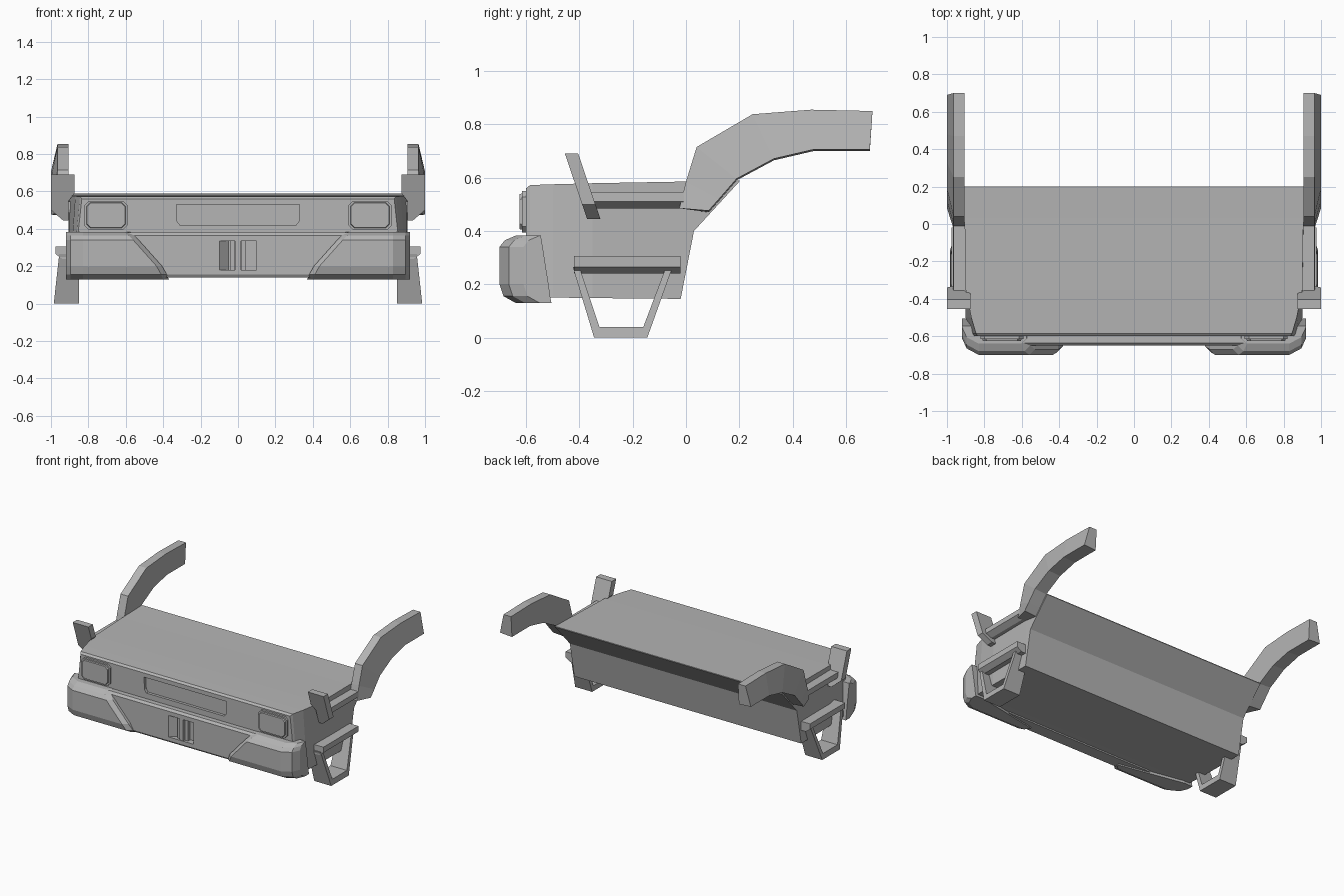
import bpy
import bmesh

cube = bpy.data.objects.get("Cube")
if cube:
    bpy.data.objects.remove(cube, do_unlink=True)

grey = bpy.data.materials.new("plain grey")
grey.use_nodes = True
grey.diffuse_color = (0.46, 0.46, 0.46, 1)
grey.node_tree.nodes["Principled BSDF"].inputs["Base Color"].default_value = (0.46, 0.46, 0.46, 1)


def loft(name, rings, mirror=False, closed=False):
    """Skin a list of equal-length point rings; closed joins last ring to first."""
    bm = bmesh.new()
    loops = [[bm.verts.new(p) for p in ring] for ring in rings]
    pairs = list(zip(loops, loops[1:]))
    if closed:
        pairs.append((loops[-1], loops[0]))
    else:
        bm.faces.new(loops[0])
        bm.faces.new(loops[-1])
    for a, b in pairs:
        for i in range(len(a)):
            j = (i + 1) % len(a)
            bm.faces.new((a[i], a[j], b[j], b[i]))
    bmesh.ops.recalc_face_normals(bm, faces=bm.faces)
    mesh = bpy.data.meshes.new(name)
    bm.to_mesh(mesh)
    bm.free()
    mesh.materials.append(grey)
    obj = bpy.data.objects.new(name, mesh)
    bpy.context.collection.objects.link(obj)
    if mirror:
        obj.modifiers.new("mirror", "MIRROR")
    return obj


def prism_y(name, section, y0, y1, mirror=False, lean=0.0):
    """Extrude an x-z outline along y, optionally leaning it with height."""
    rings = [[(x, y + lean * z, z) for x, z in section] for y in (y0, y1)]
    return loft(name, rings, mirror)


def cut(target, cutter):
    cutter.hide_render = True
    mod = target.modifiers.new("cut", "BOOLEAN")
    mod.operation = "DIFFERENCE"
    mod.solver = "EXACT"
    mod.object = cutter
    bpy.context.view_layer.objects.active = target
    bpy.ops.object.modifier_apply(modifier=mod.name)
    bpy.data.objects.remove(cutter, do_unlink=True)


def chamfered(x0, x1, z0, z1, c):
    return [(x0 + c, z0), (x1 - c, z0), (x1, z0 + c), (x1, z1 - c),
            (x1 - c, z1), (x0 + c, z1), (x0, z1 - c), (x0, z0 + c)]


# Main hood block: y, lower half width, upper half width, bottom, top
stations = [(-0.60, 0.88, 0.835, 0.15, 0.56), (-0.585, 0.885, 0.845, 0.15, 0.572),
            (-0.50, 0.90, 0.87, 0.15, 0.575), (-0.35, 0.905, 0.90, 0.148, 0.579),
            (-0.02, 0.905, 0.905, 0.145, 0.585), (0.03, 0.905, 0.905, 0.40, 0.586),
            (0.20, 0.905, 0.905, 0.585, 0.59)]
hood = loft("hood_body", [[(-lo, y, b), (lo, y, b), (up, y, t), (-up, y, t)]
                          for y, lo, up, b, t in stations])

# Recessed front grille panel
grille = [(-0.31, 0.42), (0.31, 0.42), (0.325, 0.44), (0.33, 0.53), (-0.33, 0.53), (-0.325, 0.44)]
cut(hood, prism_y("grille_cutter", grille, -0.7, -0.58))

# Centre bumper with chamfered top and bottom
beam = [(-0.55, 0.14), (-0.64, 0.14), (-0.65, 0.155), (-0.65, 0.365), (-0.635, 0.38), (-0.55, 0.38)]
bumper = loft("centre_bumper", [[(x, y, z) for y, z in beam] for x in (-0.6, 0.6)])
pocket = [(-0.10, -0.70), (-0.10, -0.65), (-0.05, -0.605), (0.10, -0.605), (0.10, -0.70)]
cut(bumper, loft("pocket_cutter", [[(x, y, z) for x, y in pocket] for z in (0.18, 0.335)]))
cut(hood, prism_y("pocket_back_cutter", chamfered(-0.1, 0.1, 0.18, 0.335, 0.001), -0.7, -0.598))

# Tow bars inside the pocket
prism_y("tow_bar", [(-0.015, 0.17), (0.015, 0.17), (0.015, 0.34), (-0.015, 0.34)], -0.645, -0.58)
for side in (-1, 1):
    prism_y("tow_bar_cheek", [(side * 0.03 + dx, z) for dx, z in
            ((-0.012, 0.17), (0.012, 0.17), (0.012, 0.34), (-0.012, 0.34))], -0.63, -0.58)

# Wraparound bumper corners: height, inner edge, front face, rear edge
layers = [(0.13, 0.37, -0.64, -0.505), (0.155, 0.38, -0.685, -0.51), (0.20, 0.405, -0.70, -0.516),
          (0.34, 0.53, -0.70, -0.538), (0.365, 0.555, -0.68, -0.542), (0.382, 0.575, -0.64, -0.545)]
loft("bumper_corner", [[(xi, -0.6, z), (xi, f + 0.03, z), (xi + 0.03, f, z), (0.83, f, z),
                        (0.895, f + 0.035, z), (0.92, f + 0.09, z), (0.92, r, z), (0.85, r, z)]
                       for z, xi, f, r in layers], mirror=True)

# Headlights: housing with a slightly raised, bevelled lens
prism_y("headlight_housing", chamfered(0.592, 0.82, 0.395, 0.55, 0.022), -0.615, -0.58, True)
loft("headlight_lens", [[(x, y, z) for x, z in chamfered(0.592 + g, 0.82 - g, 0.395 + g, 0.55 - g, 0.02)]
                        for y, g in ((-0.61, 0.008), (-0.625, 0.012))], mirror=True)

# Side rails above and step ledges below
rail = [(0.88, 0.485), (0.93, 0.485), (0.968, 0.51), (0.965, 0.547), (0.88, 0.547)]
prism_y("side_rail", rail, -0.37, 0.0, True)
ledge = [(0.88, 0.24), (0.94, 0.24), (0.975, 0.265), (0.975, 0.305), (0.88, 0.305)]
prism_y("step_ledge", ledge, -0.42, -0.02, True)

# Hanging step: open trapezoid strap, splayed outward at the foot
outer = [(-0.425, 0.265), (-0.345, 0.0), (-0.145, 0.0), (-0.05, 0.265)]
inner = [(-0.40, 0.265), (-0.325, 0.04), (-0.16, 0.04), (-0.075, 0.265)]


def flare(z):
    return 0.985 - 0.11 * z


strap = []
for (yo, zo), (yi, zi) in zip(outer, inner):
    strap.append([(0.85, yo, zo), (flare(zo), yo, zo), (flare(zi), yi, zi), (0.85, yi, zi)])
loft("hanging_step", strap, mirror=True)

# Leaning side flaps
flap = [(0.905, 0.445), (0.935, 0.445), (1.0, 0.50), (1.0, 0.69), (0.875, 0.69), (0.875, 0.59), (0.905, 0.55)]
prism_y("side_flap", flap, -0.22, -0.17, True, lean=-0.34)

# Swept rear arms: upper edge and lower edge points in side profile
upper = [(-0.025, 0.485), (0.0, 0.585), (0.04, 0.715), (0.25, 0.838), (0.47, 0.855), (0.70, 0.85)]
lower = [(0.085, 0.47), (0.125, 0.515), (0.19, 0.59), (0.33, 0.665), (0.48, 0.70), (0.69, 0.70)]
loft("rear_arm", [[(0.905, yl, zl), (0.905, yu, zu), (0.965, yu, zu), (1.0, yl, zl + 0.006)]
                  for (yu, zu), (yl, zl) in zip(upper, lower)], mirror=True)
